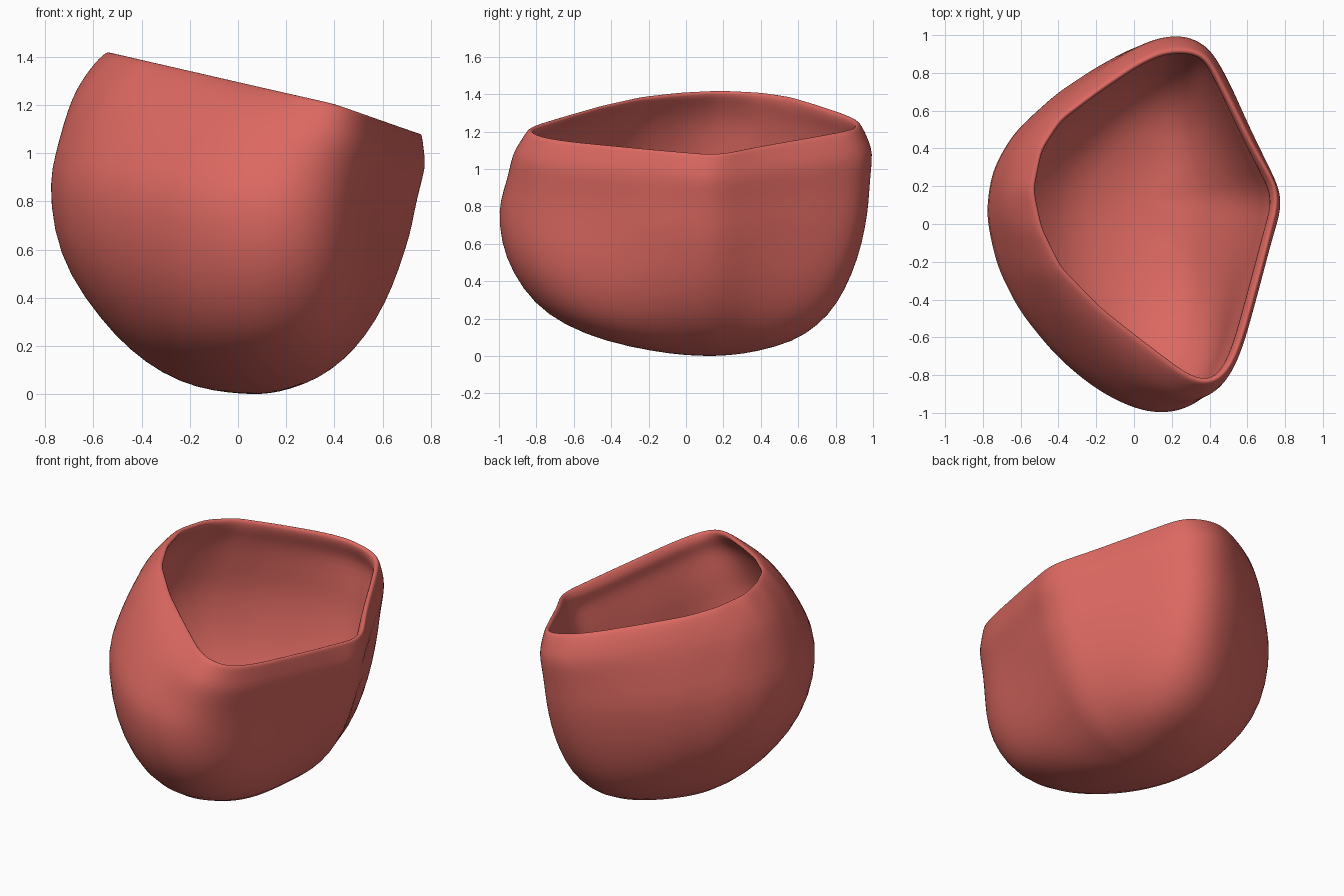
import bpy, bmesh, math

if "Cube" in bpy.data.objects:
    bpy.data.objects.remove(bpy.data.objects["Cube"])

CX, CY, N = 0.07, 0.13, 144
ANG = [2 * math.pi * i / N for i in range(N)]

# plan outlines: belly, shoulder just under the lip, and rim crest
BELLY = [(.2, .975), (.36, .92), (.46, .73), (.58, .46), (.7, .19), (.712, .08), (.66, -.12),
         (.56, -.46), (.49, -.72), (.39, -.9), (.27, -.975), (.13, -1.0), (0, -.97), (-.2, -.865),
         (-.4, -.7), (-.6, -.46), (-.72, -.22), (-.777, .05), (-.745, .28), (-.63, .48),
         (-.4, .69), (-.2, .82), (0, .925)]
SHOULDER = [(.2, 1.0), (.31, .985), (.4, .93), (.5, .75), (.6, .53), (.7, .32), (.77, .17),
            (.775, .08), (.72, -.1), (.64, -.4), (.56, -.68), (.48, -.85), (.38, -.925), (.25, -.93),
            (0, -.81), (-.2, -.66), (-.4, -.47), (-.56, -.26), (-.665, 0), (-.685, .15),
            (-.64, .35), (-.5, .55), (-.3, .72), (-.1, .86), (.05, .95)]
RIM = [(.27, .928), (.385, .9), (.48, .72), (.63, .42), (.755, .2), (.76, .1), (.685, -.2),
       (.575, -.6), (.505, -.78), (.41, -.86), (.3, -.83), (0, -.605), (-.19, -.455), (-.4, -.24),
       (-.505, -.03), (-.55, .18), (-.505, .4), (-.4, .56), (-.2, .71), (0, .845), (.14, .915)]


def radii(poly, passes, grow=1.0):
    """Distance from the centre to the outline at each angle, smoothed."""
    out = []
    for a in ANG:
        dx, dy = math.cos(a), math.sin(a)
        best = 0
        for (x1, y1), (x2, y2) in zip(poly, poly[1:] + poly[:1]):
            ex, ey, px, py = x2 - x1, y2 - y1, x1 - CX, y1 - CY
            den = dx * ey - dy * ex
            if abs(den) < 1e-9:
                continue
            t, u = (px * ey - py * ex) / den, (px * dy - py * dx) / den
            if t > 0 and -1e-6 <= u <= 1 + 1e-6:
                best = max(best, t)
        out.append(best * grow)
    for _ in range(passes):
        out = [(out[i - 1] + 2 * out[i] + out[(i + 1) % N]) / 4 for i in range(N)]
    return out


belly, soft = radii(BELLY, 6, 1.014), radii(BELLY, 60, 1.02)
shoulder, rim = radii(SHOULDER, 5, 1.01), radii(RIM, 3, 1.004)


def crest(i):
    """Height of the tilted rim."""
    x = CX + rim[i] * math.cos(ANG[i])
    return 1.415 - .225 * (x + .53) - .12 * max(0, x - .4)


def mix(a, b, w):
    return [p * (1 - w) + q * w for p, q in zip(a, b)]


def inset(rs, d):
    """Move an outline inwards by the wall thickness."""
    return [r - d * math.hypot(1, (rs[(i + 1) % N] - rs[i - 1]) * N / (4 * math.pi * r))
            for i, r in enumerate(rs)]


# lower levels: height fraction, scale to left, right, front, back
LOWER = [(.004, .12, .1, .13, .14), (.018, .28, .22, .27, .3), (.06, .45, .41, .51, .54),
         (.13, .61, .57, .71, .7), (.22, .75, .71, .85, .82), (.35, .905, .84, .945, .91),
         (.48, .98, .925, .99, .965), (.62, 1, 1, 1, 1)]

levels = []
for f, l, r, fr, b in LOWER:
    k = min(1, f / .5)
    ring = []
    for i, a in enumerate(ANG):
        c, s = math.cos(a), math.sin(a)
        scale = (r if c > 0 else l) * c * c + (b if s > 0 else fr) * s * s
        ring.append(scale * (belly[i] * k + soft[i] * (1 - k)))
    levels.append((f, ring))
# upper levels: belly to shoulder, shoulder to rim
levels += [(f, mix(belly, shoulder, w)) for f, w in ((.7, .24), (.79, .6), (.87, 1))]
levels += [(f, mix(shoulder, rim, w)) for f, w in ((.92, .3), (.955, .55), (.98, .78), (.994, .94))]

bm = bmesh.new()


def add_ring(f, rs, lift=0):
    return [bm.verts.new((CX + rs[i] * math.cos(a), CY + rs[i] * math.sin(a), f * crest(i) + lift))
            for i, a in enumerate(ANG)]


# outer wall, rounded lip, inner wall
rings = [add_ring(f, rs) for f, rs in levels]
rings.append(add_ring(1, inset(rim, .008)))
rings.append(add_ring(.998, inset(rim, .018)))
rings.append(add_ring(.988, inset(rim, .027)))
for f, rs in reversed(levels[2:-2]):
    rings.append(add_ring(f, inset(rs, .052), .055 * (1 - f)))
for a, b in zip(rings, rings[1:]):
    for i in range(N):
        j = (i + 1) % N
        bm.faces.new((a[i], a[j], b[j], b[i]))

# close the outer and inner bottoms
for ring, z in ((rings[0], 0), (rings[-1], .06)):
    c = bm.verts.new((CX, CY, z))
    for i in range(N):
        bm.faces.new((ring[i], ring[(i + 1) % N], c))
bmesh.ops.recalc_face_normals(bm, faces=bm.faces)
for face in bm.faces:
    face.smooth = True

mesh = bpy.data.meshes.new("bowl_shell")
bm.to_mesh(mesh)
bm.free()
bowl = bpy.data.objects.new("bowl_shell", mesh)
bpy.context.collection.objects.link(bowl)
sub = bowl.modifiers.new("smooth", 'SUBSURF')
sub.levels = sub.render_levels = 1

mat = bpy.data.materials.new("coral_red")
mat.diffuse_color = (0.72, 0.14, 0.12, 1)
mat.use_nodes = True
mat.node_tree.nodes["Principled BSDF"].inputs["Base Color"].default_value = mat.diffuse_color
mesh.materials.append(mat)
